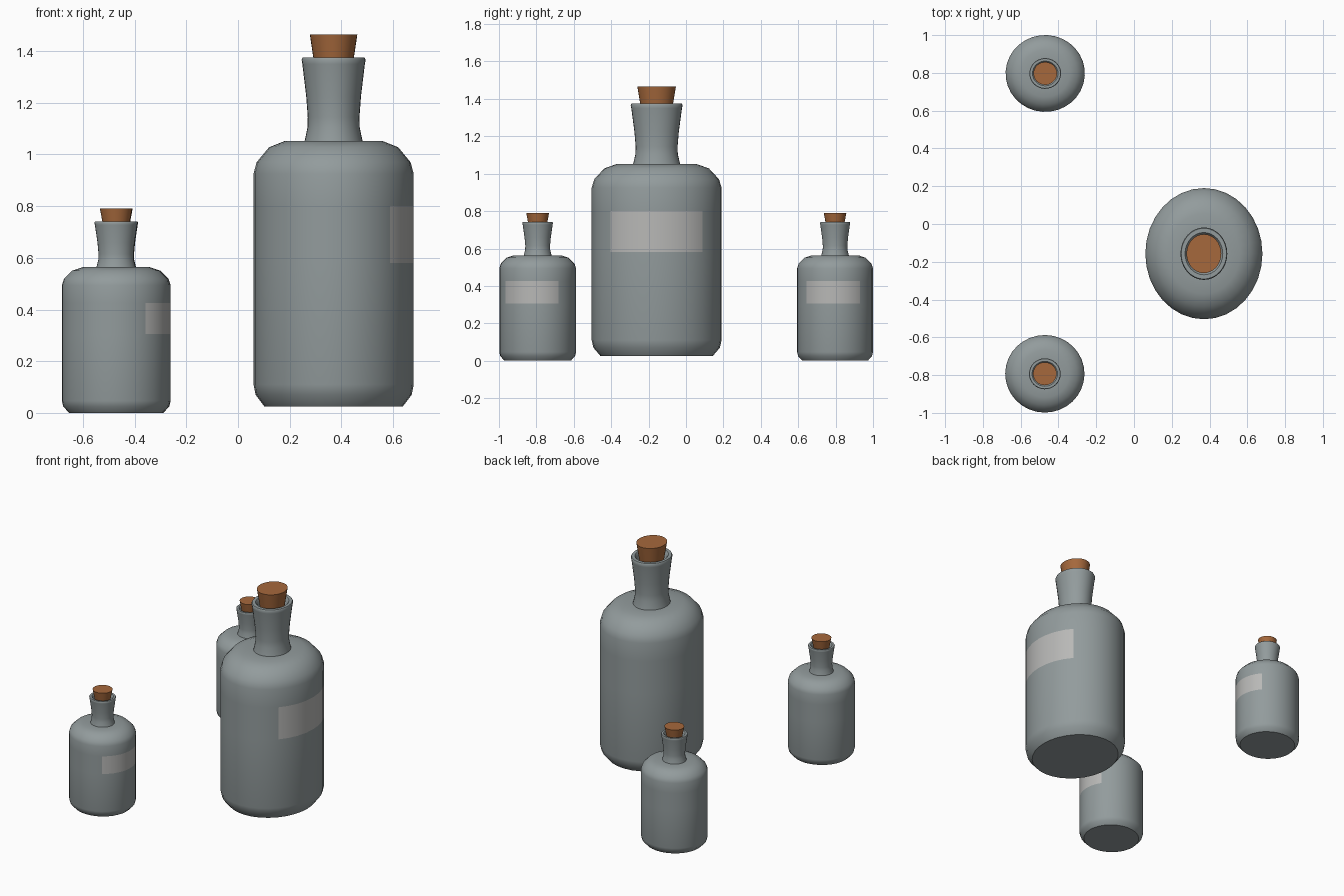
import bpy, bmesh, math
from mathutils import Matrix

cube = bpy.data.objects.get("Cube")
if cube:
    bpy.data.objects.remove(cube, do_unlink=True)


def make_material(name, rgb):
    mat = bpy.data.materials.new(name)
    mat.use_nodes = True
    mat.diffuse_color = (*rgb, 1)
    mat.node_tree.nodes["Principled BSDF"].inputs["Base Color"].default_value = (*rgb, 1)
    return mat


GLASS = make_material("grey glass", (0.29, 0.33, 0.335))
LABEL = make_material("pale label", (0.48, 0.48, 0.47))
CORK = make_material("brown cork", (0.38, 0.14, 0.045))

SEGMENTS = 32
LABEL_LOW, LABEL_HIGH = 0.555, 0.775

# Bottle outline as (radius, height): base, wall, shoulder, neck, lip, mouth
BOTTLE = [(0, 0), (0.268, 0), (0.302, 0.045), (0.31, 0.085),
          (0.31, LABEL_LOW), (0.31, LABEL_HIGH), (0.31, 0.9),
          (0.298, 0.945), (0.25, 1.003), (0.19, 1.027), (0.112, 1.027),
          (0.101, 1.08), (0.1, 1.12), (0.106, 1.2), (0.121, 1.325),
          (0.124, 1.342), (0.12, 1.35), (0.1, 1.35), (0.09, 1.335),
          (0.08, 1.27), (0, 1.27)]
STOPPER = [(0, 1.28), (0.068, 1.28), (0.092, 1.44), (0, 1.44)]


def lathe(name, profile, materials):
    """Revolve a profile that starts and ends on the axis."""
    bm = bmesh.new()
    rings = []
    for r, z in profile:
        count = SEGMENTS if r else 1
        rings.append([bm.verts.new((r * math.cos(math.tau * i / SEGMENTS),
                                    r * math.sin(math.tau * i / SEGMENTS), z))
                      for i in range(count)])
    for low, high in zip(rings, rings[1:]):
        for i in range(SEGMENTS):
            j = (i + 1) % SEGMENTS
            corners = [low[i % len(low)], low[j % len(low)],
                       high[j % len(high)], high[i % len(high)]]
            bm.faces.new(list(dict.fromkeys(corners)))
    bmesh.ops.recalc_face_normals(bm, faces=bm.faces)
    mesh = bpy.data.meshes.new(name)
    bm.to_mesh(mesh)
    bm.free()
    for mat in materials:
        mesh.materials.append(mat)
    mesh.shade_smooth()
    mesh.set_sharp_from_angle(angle=math.radians(42))
    obj = bpy.data.objects.new(name, mesh)
    bpy.context.collection.objects.link(obj)
    return obj


def make_bottle(name, place, scale, turn):
    bottle = lathe(name + "_bottle", BOTTLE, [GLASS, LABEL])
    # The label covers a quarter of the wall, facing +x
    for face in bottle.data.polygons:
        c = face.center
        if LABEL_LOW < c.z < LABEL_HIGH and c.x > abs(c.y):
            face.material_index = 1
    cork = lathe(name + "_cork", STOPPER, [CORK])
    matrix = (Matrix.Translation(place) @ Matrix.Diagonal((*scale, 1))
              @ Matrix.Rotation(math.radians(turn), 4, "Z"))
    for obj in (bottle, cork):
        obj.data.transform(matrix)


make_bottle("large", (0.37, -0.157, 0.025), (1, 1.12, 1), 0)
make_bottle("small_front", (-0.472, -0.793, 0), (0.677, 0.662, 0.549), -12)
make_bottle("small_back", (-0.47, 0.797, 0), (0.677, 0.656, 0.549), -4)
